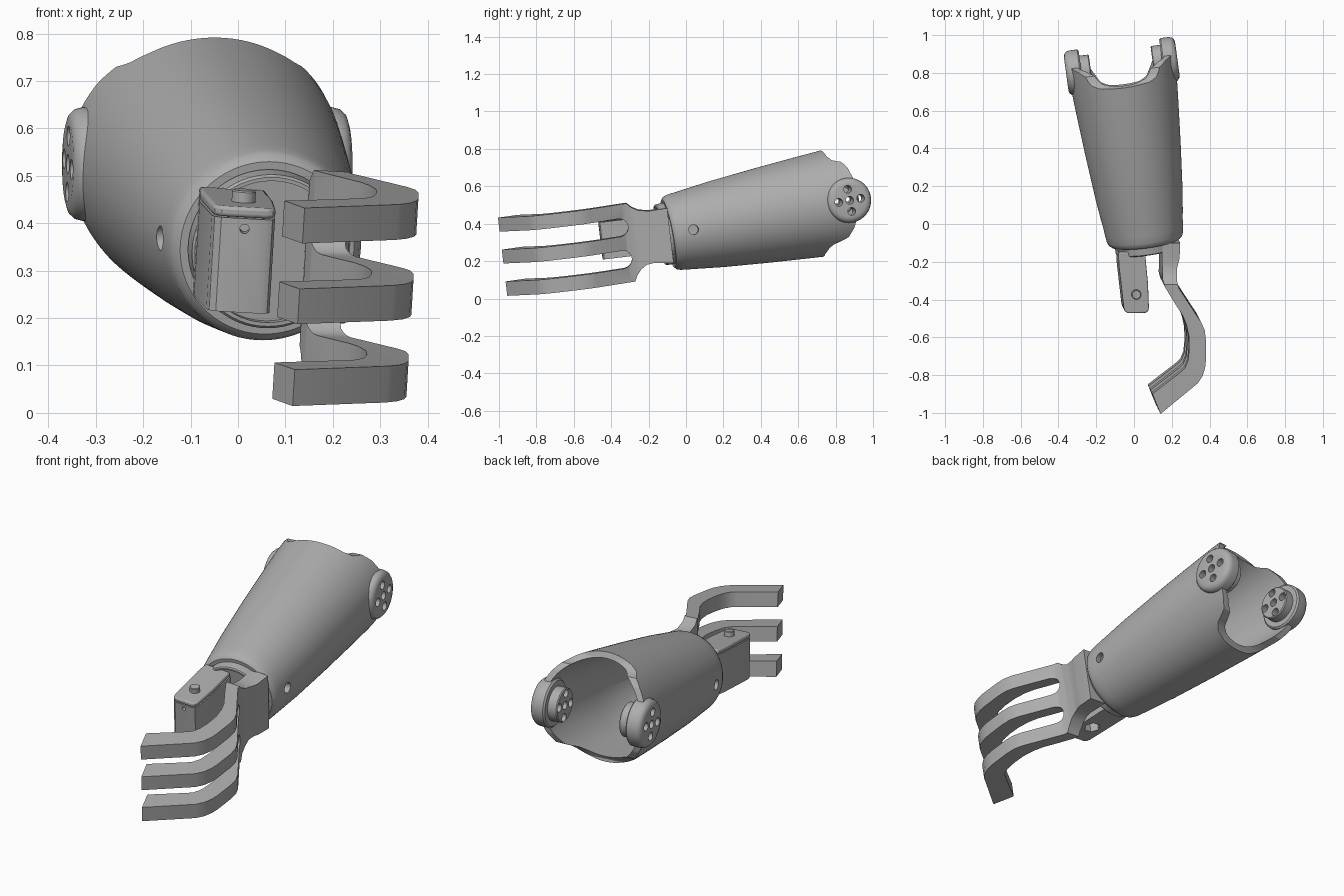
import bpy, bmesh
from math import sin, cos, pi, radians
from mathutils import Matrix, Vector

if "Cube" in bpy.data.objects:
    bpy.data.objects.remove(bpy.data.objects["Cube"], do_unlink=True)

GREY = (0.42, 0.42, 0.42, 1)
mat = bpy.data.materials.new("plain grey")
mat.use_nodes = True
mat.diffuse_color = GREY
mat.node_tree.nodes["Principled BSDF"].inputs["Base Color"].default_value = GREY


def frame(origin, ex, ey, ez):
    """Matrix from an origin and three axes."""
    m = Matrix((ex, ey, ez)).transposed().to_4x4()
    m.translation = Vector(origin)
    return m


# Forearm frame: local y runs along the arm, local x along the elbow hinge
axis = Vector((-0.132, 0.973, 0.185)).normalized()
hinge = Vector((0.99, 0.134, 0)).normalized()
ARM = frame((0.06, -0.085, 0.35), hinge, axis, hinge.cross(axis))
# Hand frame: local plan coordinates are close to world x and y
HAND = frame((0.2, -0.35, 0.295), (1, 0, -0.06), (0, 0.993, 0.118), (0.06, -0.118, 0.99))
HAND = HAND @ Matrix.Translation((-0.2, 0.35, 0))


def finish(name, bm, matrix):
    bmesh.ops.transform(bm, matrix=matrix, verts=bm.verts)
    bmesh.ops.recalc_face_normals(bm, faces=bm.faces)
    mesh = bpy.data.meshes.new(name)
    bm.to_mesh(mesh)
    bm.free()
    mesh.materials.append(mat)
    obj = bpy.data.objects.new(name, mesh)
    bpy.context.collection.objects.link(obj)
    return obj


def prism(name, outline, lo, hi, matrix, along="z"):
    """Extrude an outline: (x, y) along z, or (y, z) along x."""
    bm = bmesh.new()
    place = (lambda a, b: (a, b, lo)) if along == "z" else (lambda a, b: (lo, a, b))
    face = bm.faces.new([bm.verts.new(place(a, b)) for a, b in outline])
    out = bmesh.ops.extrude_face_region(bm, geom=[face])
    step = Vector((0, 0, hi - lo) if along == "z" else (hi - lo, 0, 0))
    bmesh.ops.translate(bm, vec=step, verts=[v for v in out["geom"] if isinstance(v, bmesh.types.BMVert)])
    return finish(name, bm, matrix)


def lathe(name, profile, matrix, n=64, closed=False):
    """Revolve (radius, y) points about local y; open profiles get capped ends."""
    bm = bmesh.new()
    rings = [[bm.verts.new((r * cos(2 * pi * i / n), y, r * sin(2 * pi * i / n)))
              for i in range(n)] for r, y in profile]
    pairs = list(zip(rings, rings[1:]))
    if closed:
        pairs.append((rings[-1], rings[0]))
    else:
        bm.faces.new(rings[0])
        bm.faces.new(rings[-1])
    for a, b in pairs:
        for i in range(n):
            j = (i + 1) % n
            bm.faces.new((a[i], a[j], b[j], b[i]))
    return finish(name, bm, matrix)


def activate(obj):
    bpy.ops.object.select_all(action="DESELECT")
    obj.select_set(True)
    bpy.context.view_layer.objects.active = obj


def boolean(obj, cutter, operation="DIFFERENCE"):
    """Apply a boolean and remove its cutter."""
    activate(obj)
    mod = obj.modifiers.new("cut", "BOOLEAN")
    mod.operation, mod.solver, mod.object = operation, "EXACT", cutter
    bpy.ops.object.modifier_apply(modifier=mod.name)
    bpy.data.objects.remove(cutter, do_unlink=True)


def smooth(obj, angle=32):
    activate(obj)
    bpy.ops.object.shade_smooth_by_angle(angle=radians(angle))


def bevel(obj, width):
    mod = obj.modifiers.new("rounded edges", "BEVEL")
    mod.width, mod.segments, mod.limit_method, mod.angle_limit = width, 3, "ANGLE", radians(50)


def pin(radius, lo, hi, matrix, n=24):
    return lathe("cutter", [(radius, lo), (radius, hi)], matrix, n)


# Forearm shell: hollow tapered tube with a rounded front lip
outer = [(.168, -.01), (.185, -.01), (.197, 0), (.204, .02), (.209, .06), (.232, .25),
         (.255, .5), (.273, .73), (.285, .9), (.29, 1.05)]
inner = [(.26, 1.05), (.252, .85), (.225, .5), (.182, .08), (.168, .06)]
shell = lathe("forearm_shell", outer + inner, ARM, 96, closed=True)

# Rear end trimmed to two hinge tabs with open top and bottom
trim = [(-.3, .5), (.84, .5), (.88, .288), (.888, .25), (.906, .226), (.93, .215), (.952, .208),
        (.975, .17), (.992, .1), (.99, 0), (.975, -.09), (.95, -.15), (.915, -.195),
        (.87, -.21), (.835, -.219), (.81, -.235), (.79, -.263), (.78, -.5), (-.3, -.5)]
boolean(shell, prism("cutter", trim, -1, 1, ARM, "x"), "INTERSECT")

# Side screw hole near the wrist
to_x = Matrix.Rotation(radians(-90), 4, "Z")
boolean(shell, pin(.026, -.4, .4, ARM @ Matrix.Translation((0, .1, 0)) @ to_x))

# Elbow hinge discs with five holes each, on both sides
for side, turn in (("left", -90), ("right", 90)):
    base = ARM @ Matrix.Translation((0, .945, 0)) @ Matrix.Rotation(radians(turn), 4, "Z")
    disc = lathe(side + "_elbow_disc",
                 [(.08, .165), (.085, .17), (.085, .215), (.112, .215), (.12, .223), (.12, .265),
                  (.116, .281), (.106, .292), (.09, .297)], base)
    spots = [(0, 0), (.06, 0), (-.06, 0), (0, .06), (0, -.06)]
    for u, v in spots:
        for target in (disc, shell):
            boolean(target, pin(.021, .1, .4, base @ Matrix.Translation((u, 0, v))))
    smooth(disc)
smooth(shell)

# Wrist plug with a shallow recess in its front face
lathe_pts = [(.13, -.035), (.152, -.035), (.152, -.055), (.16, -.055), (.165, -.05), (.168, .06)]
wrist = lathe("wrist_plug", lathe_pts, ARM)
smooth(wrist)

# Hand: bent finger plan crossed with a slotted side outline
plan = [(.14, -.08), (.14, -.27), (.152, -.31), (.2, -.39), (.245, -.46), (.265, -.51), (.278, -.57),
        (.28, -.64), (.274, -.7), (.258, -.74), (.235, -.762), (.085, -.878), (.128, -.985),
        (.325, -.822), (.35, -.785), (.364, -.74), (.368, -.7), (.368, -.59), (.362, -.54),
        (.345, -.5), (.225, -.315), (.216, -.28), (.217, -.22), (.232, -.16), (.235, -.08)]
hand = prism("three_finger_hand", plan, -.35, .35, HAND)


def slot(z, r=.0485):
    """Round-ended gap between two fingers, upper edge first."""
    arc = [(.002 + r * sin(pi * i / 12) - .35, z + r * cos(pi * i / 12)) for i in range(13)]
    return [(-1.1, z + r)] + arc + [(-1.1, z - r)]


back = [(-.295, -.212), (-.28, -.18), (-.255, -.15), (-.224, -.13), (-.19, -.125), (-.08, -.135),
        (-.08, .16), (-.18, .156), (-.235, .165), (-.27, .185), (-.295, .21)]
side_outline = [(-1.1, .21)] + slot(.086) + slot(-.086) + [(-1.1, -.212)] + back
boolean(hand, prism("cutter", side_outline, -.5, 1, HAND, "x"), "INTERSECT")
smooth(hand)

# Thumb block with a separate lid, a button, a front pinhole and a pocket below
thumb_plan = [(-.09, -.13), (-.088, -.2), (-.062, -.43), (-.056, -.447), (-.042, -.457),
              (.052, -.455), (.066, -.447), (.071, -.43), (.066, -.3), (.05, -.13)]
thumb = prism("thumb_block", thumb_plan, -.083, .117, HAND)
boolean(thumb, pin(.01, -.5, -.42, HAND @ Matrix.Translation((.008, 0, .095)), 16))
upright = Matrix.Rotation(radians(90), 4, "X")
boolean(thumb, pin(.04, -.12, -.02, HAND @ Matrix.Translation((.0, -.34, 0)) @ upright, 6))
lid = prism("thumb_lid", thumb_plan, .119, .141, HAND)
bevel(lid, .007)
button = lathe("thumb_button", [(.025, .11), (.025, .163), (.022, .166)],
               HAND @ Matrix.Translation((.003, -.355, 0)) @ upright, 32)
for part in (thumb, lid, button):
    smooth(part)
